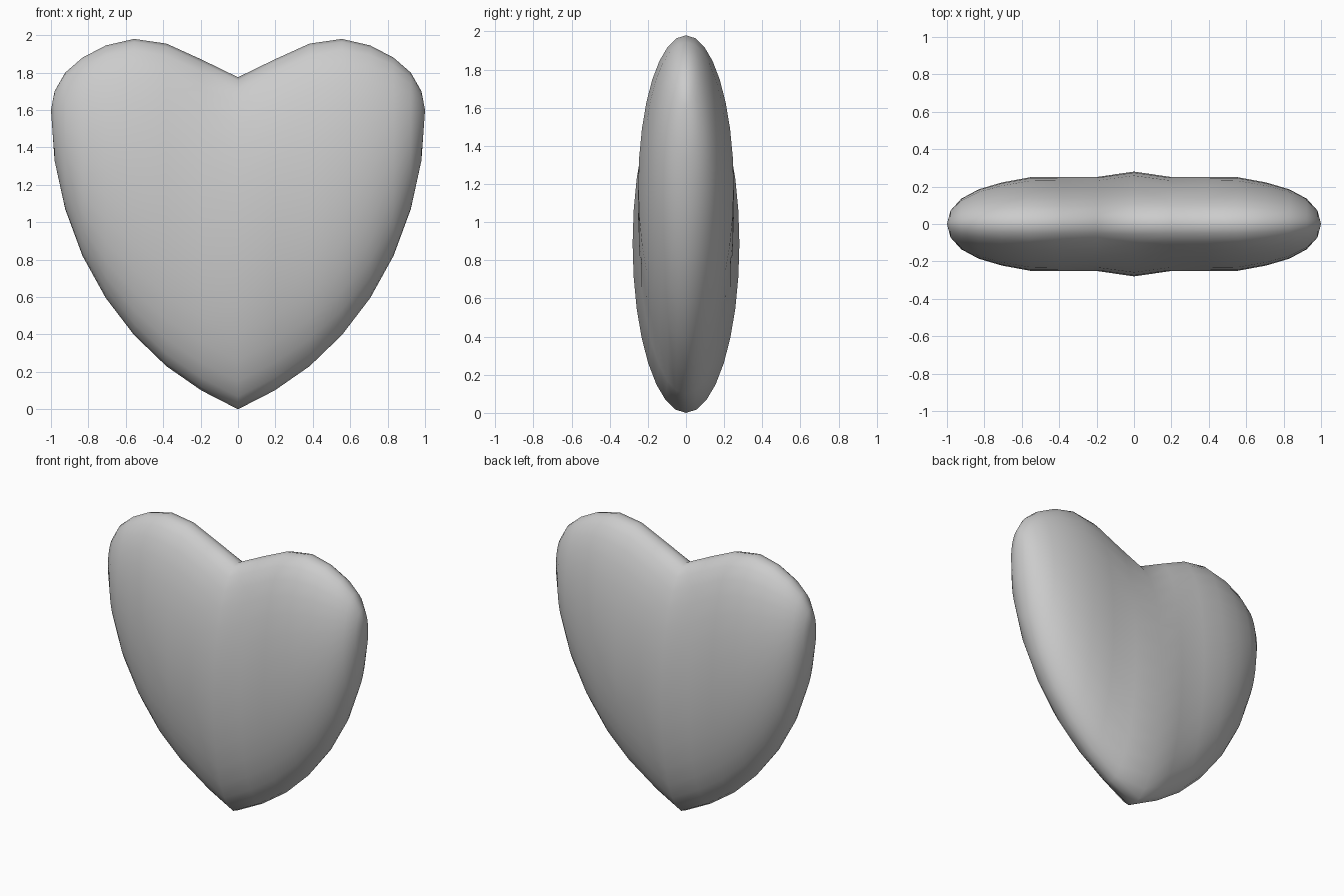
import bpy, bmesh
from math import sin, cos, pi

if "Cube" in bpy.data.objects:
    bpy.data.objects.remove(bpy.data.objects["Cube"])

# Elliptical slices from the middle outwards: bottom z, top z, half thickness
SLICES = [(0.0, 1.775, 0.28), (0.10, 1.87, 0.252), (0.23, 1.955, 0.252),
          (0.397, 1.98, 0.25), (0.595, 1.945, 0.222), (0.82, 1.88, 0.185),
          (1.07, 1.80, 0.135), (1.33, 1.70, 0.072)]
SEG = 32

bm = bmesh.new()


def ring(k):
    """Slice k of the heart; negative k is the mirrored side."""
    low, high, thick = SLICES[abs(k)]
    mid, half = (low + high) / 2, (high - low) / 2
    x = sin(k * pi / 16)
    return [bm.verts.new((x, thick * sin(2 * pi * i / SEG),
                          mid + half * cos(2 * pi * i / SEG)))
            for i in range(SEG)]


# Skin between the slices
rings = [ring(k) for k in range(-7, 8)]
for a, b in zip(rings, rings[1:]):
    for i in range(SEG):
        j = (i + 1) % SEG
        bm.faces.new((a[i], a[j], b[j], b[i]))

# Rounded side tips
for x, end in ((-1, rings[0]), (1, rings[-1])):
    tip = bm.verts.new((x, 0, 1.6))
    for i in range(SEG):
        bm.faces.new((tip, end[i], end[(i + 1) % SEG]))

bmesh.ops.recalc_face_normals(bm, faces=bm.faces)
for f in bm.faces:
    f.smooth = True
mesh = bpy.data.meshes.new("heart")
bm.to_mesh(mesh)
bm.free()
heart = bpy.data.objects.new("heart", mesh)
bpy.context.collection.objects.link(heart)
